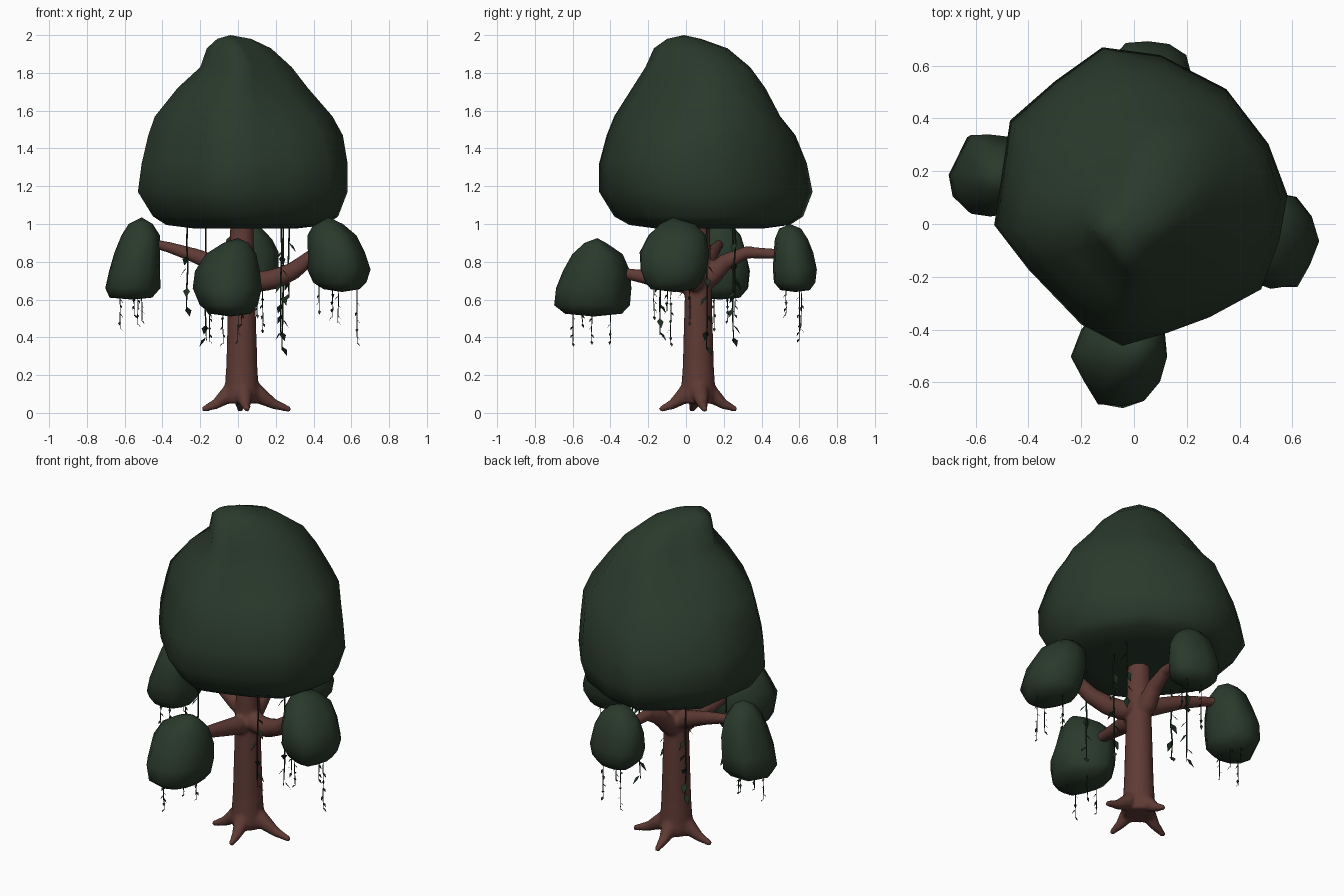
import bpy, bmesh, math, random
from mathutils import Vector

if "Cube" in bpy.data.objects:
    bpy.data.objects.remove(bpy.data.objects["Cube"])

random.seed(4)


def material(name, rgb):
    m = bpy.data.materials.new(name)
    m.diffuse_color = (*rgb, 1)
    m.use_nodes = True
    m.node_tree.nodes["Principled BSDF"].inputs["Base Color"].default_value = m.diffuse_color
    return m


FOLIAGE = material("dark green foliage", (0.023, 0.042, 0.025))
BARK = material("reddish brown bark", (0.115, 0.043, 0.035))
VINE = material("deep green vine", (0.014, 0.030, 0.016))


def finish(name, bm, mat, smooth=True):
    bmesh.ops.recalc_face_normals(bm, faces=bm.faces)
    me = bpy.data.meshes.new(name)
    bm.to_mesh(me)
    bm.free()
    me.materials.append(mat)
    for p in me.polygons:
        p.use_smooth = smooth
    ob = bpy.data.objects.new(name, me)
    bpy.context.collection.objects.link(ob)
    return ob


def skin(bm, rings, start, end):
    """Bridge rings of points and close both ends with a fan."""
    vs = [[bm.verts.new(p) for p in r] for r in rings]
    n = len(vs[0])
    for a, b in zip(vs, vs[1:]):
        for i in range(n):
            j = (i + 1) % n
            bm.faces.new((a[i], a[j], b[j], b[i]))
    for ring, tip in ((vs[0], start), (vs[-1], end)):
        c = bm.verts.new(tip)
        for i in range(n):
            bm.faces.new((ring[i], ring[(i + 1) % n], c))


def tube(bm, pts, radii, sides):
    pts = [Vector(p) for p in pts]
    rings = []
    for i, p in enumerate(pts):
        d = (pts[min(i + 1, len(pts) - 1)] - pts[max(i - 1, 0)]).normalized()
        u = d.orthogonal() if abs(d.z) > 0.9 else d.cross(Vector((0, 0, 1)))
        u.normalize()
        w = d.cross(u)
        rings.append([p + radii[i] * (u * math.cos(t) + w * math.sin(t))
                      for t in (2 * math.pi * k / sides for k in range(sides))])
    skin(bm, rings, pts[0], pts[-1])


def foliage(name, outline, rows, top, bottom, skew=False, rough=0.0):
    """Loft one plan outline through rows of (z, x0, x1, y0, y1)."""
    xs, ys = zip(*outline)
    unit = [(2 * (x - min(xs)) / (max(xs) - min(xs)) - 1,
             2 * (y - min(ys)) / (max(ys) - min(ys)) - 1) for x, y in outline]
    rings = []
    for z, x0, x1, y0, y1 in rows:
        k = min(1, max(0, (z - 1.4) / .4)) if skew else 0
        ring = []
        for a, b in unit:
            # the crown's top is stretched toward the back right
            f = 1 if a < 0 and b < 0 else 1 + k * .25 * 2 * a * b / (a * a + b * b)
            f *= 1 - random.uniform(0, rough)
            a, b = (max(-1, min(1, c * f)) for c in (a, b))
            ring.append(((x0 + x1) / 2 + a * (x1 - x0) / 2, (y0 + y1) / 2 + b * (y1 - y0) / 2, z))
        rings.append(ring)
    bm = bmesh.new()
    skin(bm, rings, bottom, top)
    return finish(name, bm, FOLIAGE)


def lumpy(n=12):
    return [(r * math.cos(t), r * math.sin(t)) for r, t in
            ((random.uniform(0.92, 1.08), 2 * math.pi * k / n) for k in range(n))]


# Main crown
crown = [(-.12, .68), (.1, .65), (.35, .52), (.51, .31), (.58, .12), (.55, -.05), (.48, -.24),
         (.28, -.35), (.12, -.41), (-.05, -.46), (-.2, -.38), (-.4, -.17), (-.53, 0),
         (-.5, .2), (-.47, .4), (-.3, .55)]
foliage("main_crown", crown, [
    (.975, -.22, .30, -.15, .40), (.995, -.38, .47, -.30, .55), (1.04, -.45, .53, -.38, .62),
    (1.17, -.53, .58, -.46, .67), (1.32, -.51, .58, -.46, .64), (1.47, -.475, .555, -.42, .59),
    (1.57, -.44, .50, -.38, .51), (1.72, -.32, .37, -.285, .42), (1.83, -.20, .285, -.215, .34),
    (1.93, -.165, .175, -.17, .22), (1.98, -.11, .07, -.10, .08)],
    (-.04, -.01, 2.0), (.03, .1, .985), skew=True)

# Small side clumps
foliage("left_clump", lumpy(), [
    (.61, -.68, -.45, .07, .29), (.66, -.71, -.41, .03, .33), (.75, -.69, -.41, .02, .34),
    (.85, -.655, -.405, .04, .32), (.94, -.62, -.41, .07, .29), (1.0, -.58, -.45, .12, .24)],
    (-.51, .18, 1.035), (-.56, .18, .60), rough=.06)
foliage("right_clump", lumpy(), [
    (.655, .45, .65, -.19, .05), (.69, .39, .68, -.22, .09), (.76, .36, .71, -.25, .12),
    (.85, .36, .68, -.25, .125), (.94, .365, .63, -.20, .11), (1.0, .40, .56, -.14, .05)],
    (.48, -.07, 1.035), (.55, -.06, .64), rough=.06)
foliage("front_clump", lumpy(), [
    (.525, -.15, .07, -.65, -.33), (.57, -.21, .11, -.70, -.29), (.66, -.24, .13, -.70, -.285),
    (.75, -.23, .125, -.66, -.29), (.84, -.18, .10, -.61, -.33), (.90, -.08, .06, -.54, -.42)],
    (0, -.47, .925), (-.04, -.49, .51), rough=.06)
foliage("back_clump", lumpy(), [
    (.65, -.04, .17, .50, .66), (.69, -.08, .21, .46, .685), (.76, -.10, .22, .455, .70),
    (.85, -.09, .215, .46, .675), (.92, -.06, .18, .47, .65), (.975, 0, .13, .49, .61)],
    (.06, .55, 1.0), (.06, .58, .64), rough=.06)

# Trunk, roots and branches, fused into one smooth piece
bm = bmesh.new()
C = Vector((.02, .065, 0))
tube(bm, [(.02, .065, z) for z in (.05, .09, .14, .25, .5, .75, 1.0, 1.1)],
     [.085, .095, .09, .083, .076, .069, .062, .057], 16)
for x, y in ((-.19, .03), (.05, -.14), (.28, .10), (.01, .27)):
    tip = Vector((x, y, .016))
    d = tip - C
    tube(bm, [C + d * .15 + Vector((0, 0, .14)), C + d * .40 + Vector((0, 0, .08)),
              C + d * .66 + Vector((0, 0, .035)), tip], [.05, .044, .028, .015], 10)
branches = [
    # left, right, front, back
    ([(.03, .07, .72), (-.08, .09, .77), (-.22, .13, .83), (-.36, .16, .875),
      (-.46, .18, .90)], [.055, .05, .04, .03, .024]),
    ([(.03, .06, .72), (.12, .04, .695), (.20, .01, .71), (.29, -.02, .75),
      (.42, -.05, .85)], [.055, .056, .055, .048, .036]),
    ([(.02, .07, .68), (.01, -.04, .69), (-.01, -.16, .71), (-.03, -.28, .73),
      (-.04, -.38, .75)], [.055, .052, .043, .033, .026]),
    ([(.02, .07, .68), (.02, .14, .73), (.03, .21, .80), (.04, .32, .85),
      (.06, .50, .84)], [.055, .055, .046, .034, .026]),
]
for pts, radii in branches:
    tube(bm, pts, radii, 12)
trunk = finish("trunk_roots_and_branches", bm, BARK)
fuse = trunk.modifiers.new("fuse", 'REMESH')
fuse.mode = 'VOXEL'
fuse.voxel_size = .011
fuse.use_smooth_shade = True
soften = trunk.modifiers.new("soften", 'SMOOTH')
soften.factor = .5
soften.iterations = 5


def leaf(bm, p, size):
    """Drooping folded diamond leaf."""
    a = random.uniform(0, 2 * math.pi)
    out = Vector((math.cos(a), math.sin(a), -1.3)).normalized() * size
    side = Vector((-math.sin(a), math.cos(a), 0)) * size * .28
    lift = Vector((0, 0, size * .08))
    q = [bm.verts.new(v) for v in (p, p + out * .45 + side + lift, p + out,
                                   p + out * .45 - side + lift)]
    bm.faces.new((q[0], q[1], q[2]))
    bm.faces.new((q[0], q[2], q[3]))


def vines(name, spots, top, radius, size, step):
    bm = bmesh.new()
    for x, y, low in spots:
        pts = [Vector((x + random.uniform(-1, 1) * radius, y + random.uniform(-1, 1) * radius,
                       top + (low + size * .5 - top) * k / 4)) for k in range(5)]
        tube(bm, pts, [radius] * 4 + [radius * .5], 5)
        z = low + size * .78
        while z < low + (top - low) * .8:
            leaf(bm, Vector((x, y, z)), size)
            z += step * random.uniform(.7, 1.3)
    finish(name, bm, VINE, False)


# Hanging vines
vines("crown_vines", [(.23, -.14, .38), (.235, .11, .30), (-.27, .0, .51),
                      (-.17, .25, .35), (.27, .26, .58)], 1.0, .0045, .065, .085)
vines("left_clump_vines", [(-.625, .15, .43), (-.53, .10, .45), (-.51, .22, .47),
                           (-.55, .26, .5)], .66, .0025, .028, .04)
vines("right_clump_vines", [(.43, -.10, .52), (.50, -.17, .49), (.53, .02, .46),
                            (.63, -.08, .35)], .69, .0025, .03, .045)
vines("front_clump_vines", [(-.15, -.50, .36), (-.08, -.60, .35), (.02, -.55, .45),
                            (.0, -.40, .36)], .56, .0025, .028, .04)
vines("back_clump_vines", [(.02, .60, .37), (.10, .53, .5), (.13, .61, .42)],
      .69, .0025, .03, .045)
